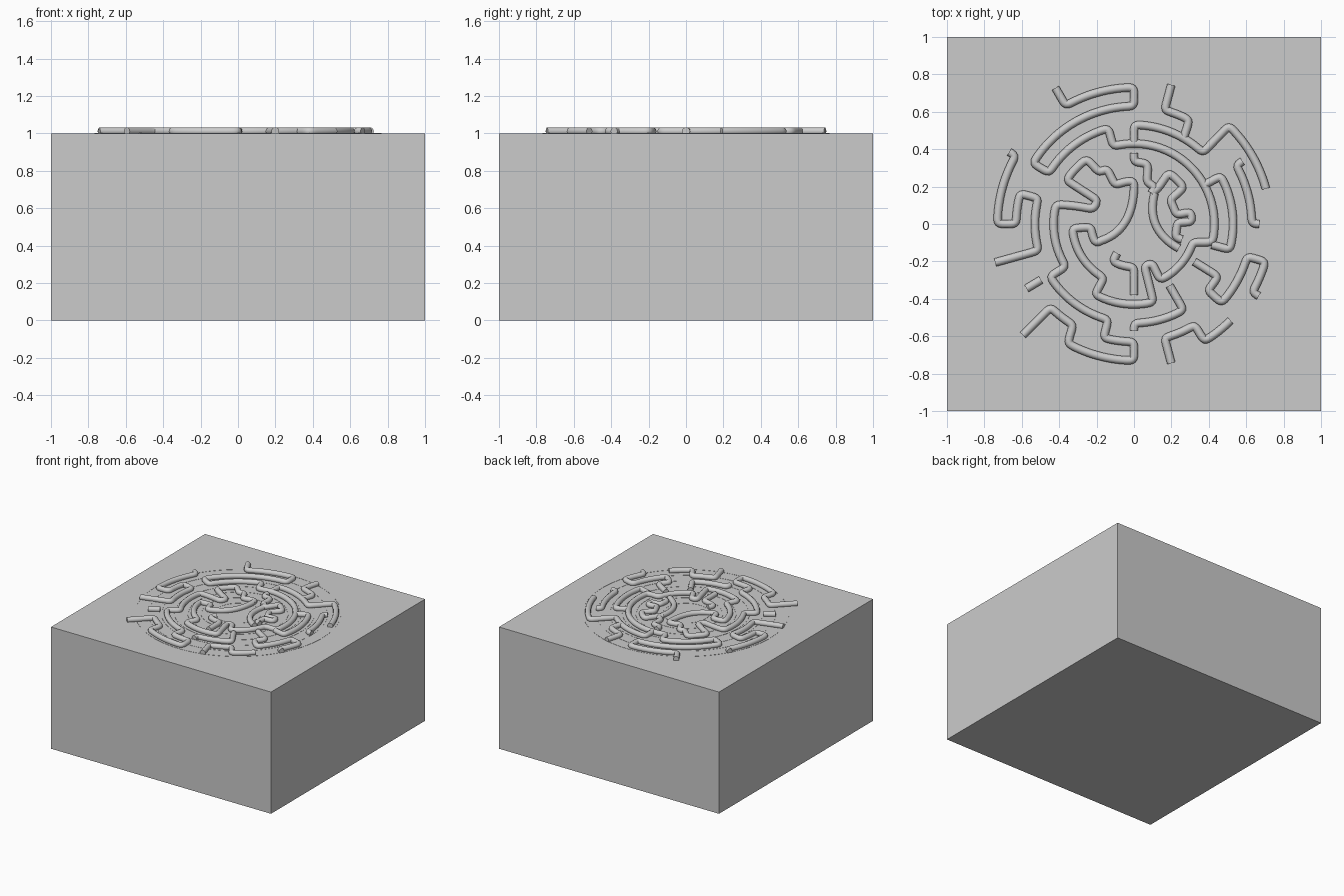
import bpy, bmesh, math
from mathutils import Vector

cube = bpy.data.objects.get("Cube")
if cube:
    bpy.data.objects.remove(cube, do_unlink=True)

grey = bpy.data.materials.new("plain_grey")
grey.use_nodes = True
COLOUR = (0.6, 0.6, 0.6, 1)
grey.diffuse_color = COLOUR
grey.node_tree.nodes["Principled BSDF"].inputs["Base Color"].default_value = COLOUR


def add_object(name, bm):
    mesh = bpy.data.meshes.new(name)
    bm.to_mesh(mesh)
    bm.free()
    mesh.materials.append(grey)
    obj = bpy.data.objects.new(name, mesh)
    bpy.context.collection.objects.link(obj)
    return obj


def box(name, low, high):
    bm = bmesh.new()
    bmesh.ops.create_cube(bm, size=1)
    for v in bm.verts:
        v.co = (v.co.x * 2, v.co.y * 2, low + (v.co.z + 0.5) * (high - low))
    return add_object(name, bm)


def ring(name, radius, width=0.008, low=0.999, high=1.0015, sides=96):
    bm = bmesh.new()
    section = [(radius - width / 2, low), (radius - width / 2, high),
               (radius + width / 2, high), (radius + width / 2, low)]
    verts = [bm.verts.new((r, 0, z)) for r, z in section]
    edges = [bm.edges.new((verts[i], verts[i + 1])) for i in range(3)]
    bmesh.ops.spin(bm, geom=verts + edges, cent=(0, 0, 0), axis=(0, 0, 1),
                   angle=math.tau, steps=sides, use_merge=True)
    bmesh.ops.recalc_face_normals(bm, faces=bm.faces)
    return add_object(name, bm)


def polar_path(stops, step=0.012, smoothing=4):
    """Radial and arc moves between (radius, degrees) stops, with soft corners."""
    points = []
    for (r0, a0), (r1, a1) in zip(stops, stops[1:]):
        turn = math.radians(a1 - a0)
        length = math.hypot(r1 - r0, turn * (r0 + r1) / 2)
        count = max(1, round(length / step))
        for i in range(count):
            t = i / count
            r, a = r0 + (r1 - r0) * t, math.radians(a0) + turn * t
            points.append(Vector((r * math.cos(a), r * math.sin(a), 0)))
    r, a = stops[-1][0], math.radians(stops[-1][1])
    points.append(Vector((r * math.cos(a), r * math.sin(a), 0)))
    return soften(points, smoothing)


def soften(points, rounds):
    for _ in range(rounds):
        inner = [(p + 2 * q + s) / 4 for p, q, s in zip(points, points[1:], points[2:])]
        points = [points[0]] + inner + [points[-1]]
    return points


def bezier(start, bend, end, count=20):
    a, b, c = (Vector((*p, 0)) for p in (start, bend, end))
    return [a * (1 - t) ** 2 + b * 2 * t * (1 - t) + c * t * t
            for t in (i / count for i in range(count + 1))]


def tube(name, points, radius=0.022, height=1.011, sides=10):
    bm = bmesh.new()
    loops = []
    for i, p in enumerate(points):
        along = (points[min(i + 1, len(points) - 1)] - points[max(i - 1, 0)]).normalized()
        side = Vector((-along.y, along.x, 0))
        angles = [math.tau * k / sides for k in range(sides)]
        loops.append([bm.verts.new(p + side * radius * math.cos(t)
                      + Vector((0, 0, height + radius * math.sin(t)))) for t in angles])
    for a, b in zip(loops, loops[1:]):
        for k in range(sides):
            j = (k + 1) % sides
            bm.faces.new((a[k], a[j], b[j], b[k]))
    bm.faces.new(loops[0])
    bm.faces.new(loops[-1])
    bmesh.ops.recalc_face_normals(bm, faces=bm.faces)
    for f in bm.faces:
        f.smooth = len(f.verts) == 4
    return add_object(name, bm)


# Block in two layers
box("block_base", 0, 0.77)
box("block_lid", 0.77, 1)

# Thin concentric guide rings
for i in range(7):
    ring(f"guide_ring_{i + 1}", 0.175 + 0.0985 * i, 0.004 if i == 6 else 0.009)

# Track radii, from the innermost lane to the outermost
A, B, C, D, E, F = (0.23 + 0.1 * i for i in range(6))

# Raised winding channels as (radius, degrees) stops
channels = {
    "upper_channel": [(0.84, 120), (F, 120), (F, 90), (E, 90), (E, 149), (D, 149),
                      (D, 105), (C, 105), (C, -13), (B, -17), (B, -65), (A, -65),
                      (A, -76), (C, -76), (C, -119), (B, -119), (B, -176),
                      (A, -176), (A, -153), (0.19, -153)],
    "lower_left_channel": [(0.19, 90), (A, 90), (A, 116), (B, 116), (B, 124),
                           (C, 126), (C, 147), (A, 147), (A, 160), (C, 166),
                           (C, 212), (D, 212), (D, 255), (E, 255), (E, 270),
                           (F, 270), (F, 241), (E, 239), (E, 225), (0.84, 225)],
    "upper_right_channel": [(F, 15), (F, 46), (D, 46), (D, 90), (C, 90)],
    "left_channel": [(0.77, 150), (F, 150), (F, 180), (E, 180), (E, 165), (D, 165),
                     (D, 195.5), (0.77, 195.5)],
    "left_stub": [(0.58, 211), (0.67, 211)],
    "top_channel": [(0.77, 75), (E, 75), (E, 62), (D, 60)],
    "right_inner_channel": [(C, 29), (D, 29), (D, -15), (C, -15)],
    "right_outer_channel": [(0.67, 30), (E, 30), (E, 0), (0.67, 0)],
    "lower_right_channel": [(0.77, -30), (F, -30), (F, -16), (E, -16), (E, -42),
                            (D, -42), (D, -32), (0.38, -32)],
    "bottom_inner_channel": [(0.38, -60), (D, -60), (D, -90), (0.57, -90)],
    "bottom_outer_channel": [(0.77, -75), (E, -75), (E, -59), (F, -59), (F, -45)],
    "centre_lower_channel": [(0.38, -90), (A, -90), (A, -120), (0.18, -120)],
    "centre_upper_channel": [(0.38, 90), (B, 90), (B, 77), (A, 73), (A, 60), (0.19, 60)],
    "centre_right_channel": [(0.19, 60), (A, 56), (B, 56), (B, 36), (A, 34), (A, 12),
                             (0.31, 12), (0.31, 2), (A, 2), (A, -18), (0.27, -18)],
}
for name, stops in channels.items():
    tube(name, polar_path(stops))

# Curved bridges through the centre
tube("centre_left_bridge", bezier((-0.17, -0.087), (-0.01, -0.03), (0, 0.19)))
tube("centre_right_bridge", bezier((0.11, 0.165), (0.06, -0.03), (0.24, -0.13)))
